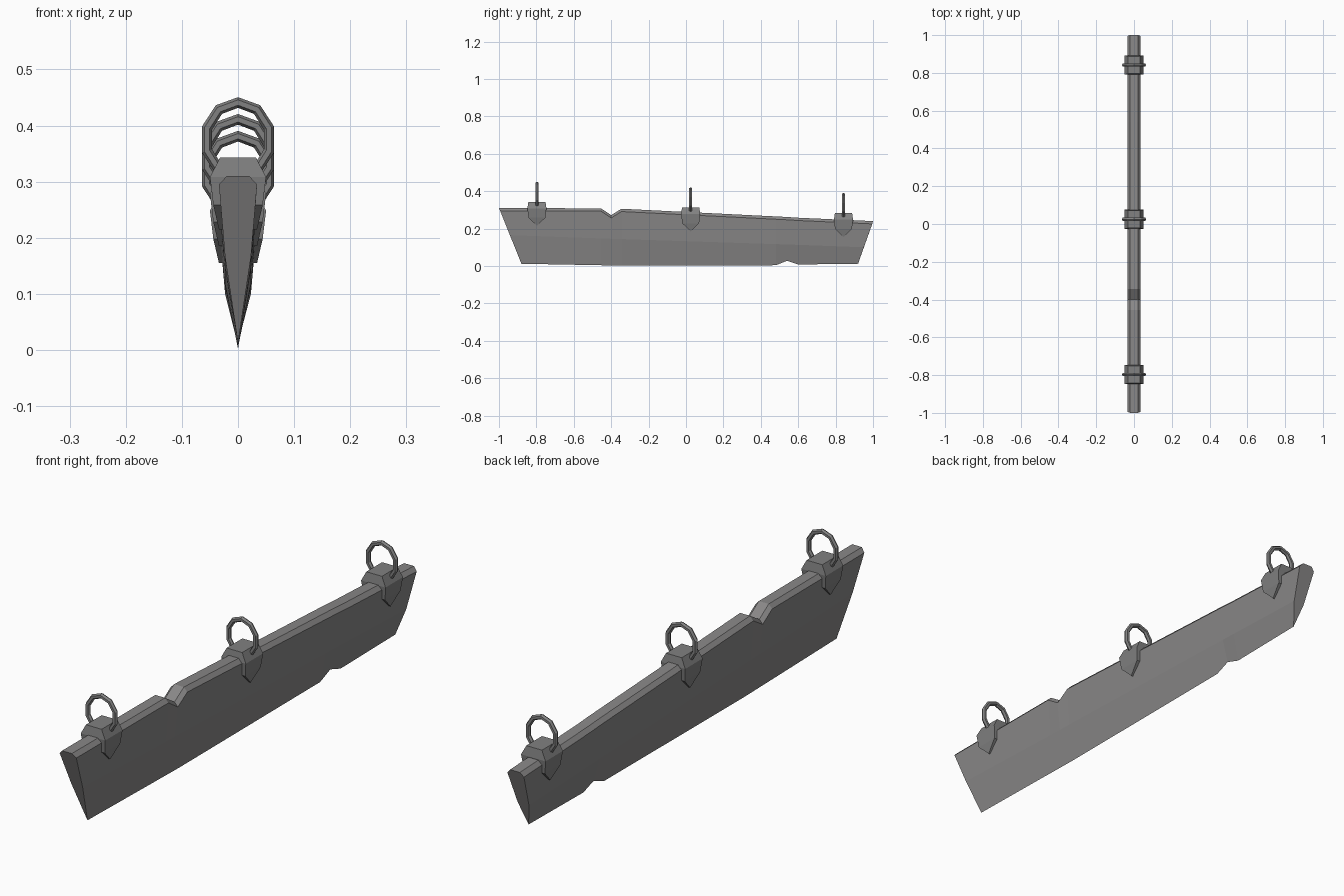
import bpy, bmesh, math
from mathutils import Vector

if "Cube" in bpy.data.objects:
    bpy.data.objects.remove(bpy.data.objects["Cube"])


def material(name, c):
    m = bpy.data.materials.new(name)
    m.diffuse_color = (*c, 1)
    m.use_nodes = True
    m.node_tree.nodes["Principled BSDF"].inputs["Base Color"].default_value = m.diffuse_color
    return m


blade_mat = material("steel grey", (0.25, 0.245, 0.245))
fitting_mat = material("iron grey", (0.22, 0.22, 0.22))


def finish(bm, name, mat):
    bmesh.ops.recalc_face_normals(bm, faces=bm.faces)
    me = bpy.data.meshes.new(name)
    bm.to_mesh(me)
    bm.free()
    ob = bpy.data.objects.new(name, me)
    ob.data.materials.append(mat)
    bpy.context.collection.objects.link(ob)
    return ob


def loft(name, rings, mat, closed=False):
    """Skin a list of closed sections; capped ends unless closed."""
    bm = bmesh.new()
    vs = [[bm.verts.new(p) for p in r] for r in rings]
    n = len(vs[0])
    pairs = list(zip(vs, vs[1:]))
    if closed:
        pairs.append((vs[-1], vs[0]))
    for a, b in pairs:
        for i in range(n):
            j = (i + 1) % n
            bm.faces.new((a[i], a[j], b[j], b[i]))
    if not closed:
        bm.faces.new(vs[0])
        bm.faces.new(vs[-1])
    return finish(bm, name, mat)


# Blade: wedge sections (top y, top z, edge y, edge z), nicked top and cutting edge
stations = [
    (-1.0, 0.31, -0.88, 0.012),
    (-0.455, 0.308, -0.455, 0.004),
    (-0.40, 0.272, -0.40, 0.003),
    (-0.345, 0.306, -0.345, 0.002),
    (0.48, 0.265, 0.48, 0.004),
    (0.54, 0.262, 0.54, 0.028),
    (0.60, 0.258, 0.60, 0.008),
    (1.0, 0.24, 0.92, 0.012),
]
sections = []
for ty, tz, by, bz in stations:
    mz = 0.165 - 0.0325 * (ty + 1)                 # sloping bevel line
    f = (tz - mz) / (tz - bz)
    my = ty + (by - ty) * f
    cy = ty + (by - ty) * 0.05
    half = [(0.02, ty, tz), (0.034, cy, tz - 0.015), (0.023, my, mz)]
    sections.append(half + [(0, by, bz)] + [(-x, y, z) for x, y, z in reversed(half)])
loft("blade", sections, blade_mat)

# Clips with pointed side tabs, each carrying a ten-sided ring
for i, y0 in enumerate((-0.797, 0.025, 0.842)):
    dz = -0.03 * i
    bm = bmesh.new()
    for x, hy, z in ((0.032, 0.046, 0.343), (0.05, 0.051, 0.308),
                     (0.044, 0.045, 0.258), (0.034, 0.0, 0.215)):
        for sx in (-1, 1):
            for sy in ((-1, 1) if hy else (1,)):
                bm.verts.new((sx * x, y0 + sy * hy, z + dz))
    bmesh.ops.convex_hull(bm, input=bm.verts[:])
    bmesh.ops.dissolve_limit(bm, angle_limit=0.02, verts=bm.verts[:], edges=bm.edges[:])
    finish(bm, "clip_%d" % (i + 1), fitting_mat)

    rings = []
    for k in range(10):
        a = math.pi / 10 + k * math.pi / 5
        c = Vector((0.058 * math.cos(a), y0, 0.375 + dz + 0.066 * math.sin(a)))
        d = Vector((math.cos(a), 0, math.sin(a)))
        rings.append([c + 0.0095 * (math.cos(t) * d + math.sin(t) * Vector((0, 1, 0)))
                      for t in (j * math.pi / 3 for j in range(6))])
    loft("ring_%d" % (i + 1), rings, fitting_mat, closed=True)
